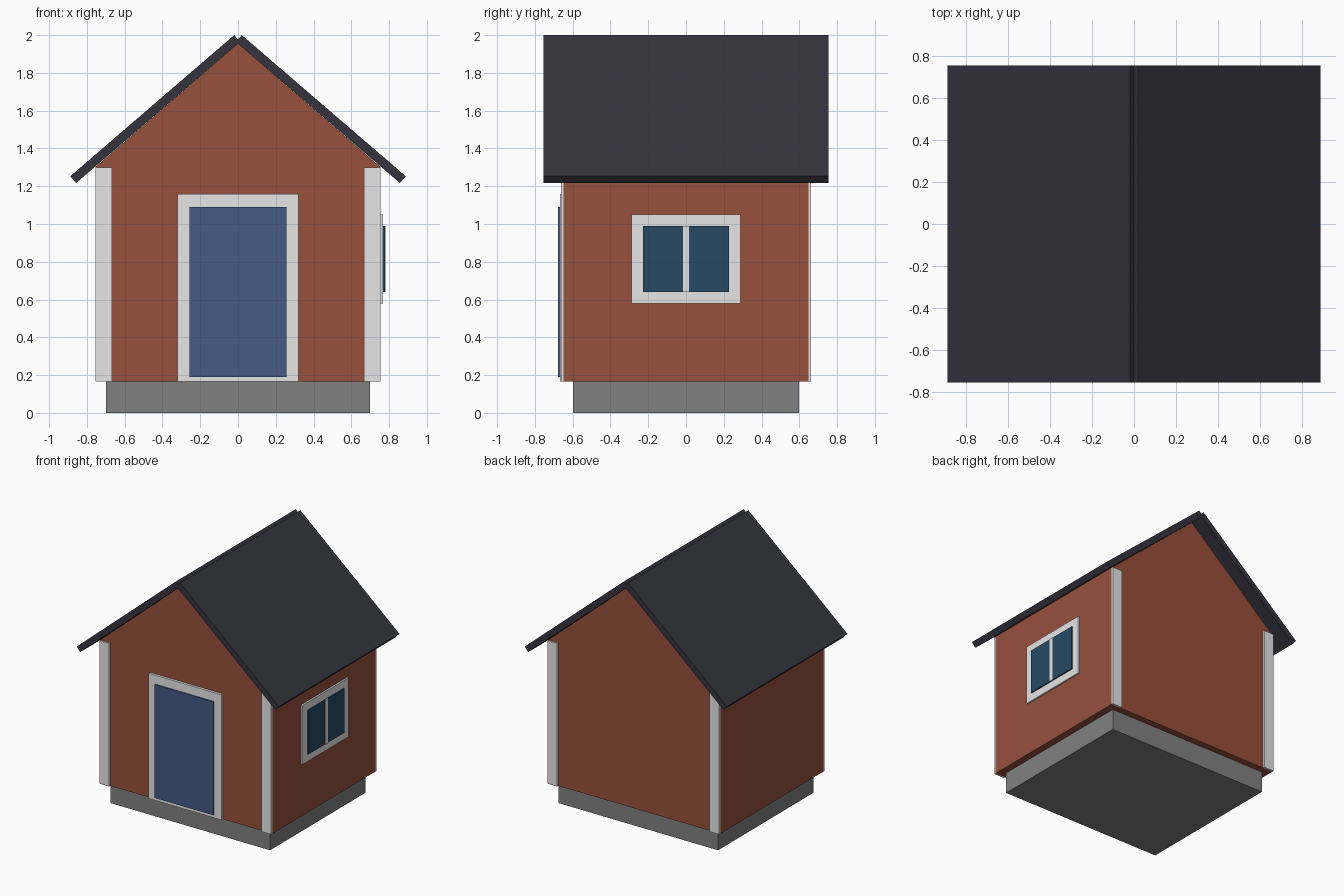
import bpy, bmesh
from mathutils import Vector

cube = bpy.data.objects.get("Cube")
if cube:
    bpy.data.objects.remove(cube)


def material(name, rgb):
    mat = bpy.data.materials.new(name)
    mat.use_nodes = True
    mat.diffuse_color = (*rgb, 1)
    shader = next(n for n in mat.node_tree.nodes if n.type == 'BSDF_PRINCIPLED')
    shader.inputs["Base Color"].default_value = (*rgb, 1)
    return mat


RED = material("wall_red", (0.31, 0.08, 0.046))
WHITE = material("trim_white", (0.79, 0.79, 0.79))
GREY = material("foundation_grey", (0.22, 0.22, 0.22))
SLATE = material("roof_slate", (0.035, 0.034, 0.048))
BLUE = material("door_blue", (0.06, 0.10, 0.24))
GLASS = material("window_glass", (0.02, 0.068, 0.13))


def prism(name, profile, y0, y1, mat):
    """Extrude an x-z profile along y."""
    bm = bmesh.new()
    face = bm.faces.new([bm.verts.new((x, y0, z)) for x, z in profile])
    ext = bmesh.ops.extrude_face_region(bm, geom=[face])
    verts = [v for v in ext["geom"] if isinstance(v, bmesh.types.BMVert)]
    bmesh.ops.translate(bm, verts=verts, vec=Vector((0, y1 - y0, 0)))
    bmesh.ops.recalc_face_normals(bm, faces=bm.faces)
    mesh = bpy.data.meshes.new(name)
    bm.to_mesh(mesh)
    bm.free()
    mesh.materials.append(mat)
    obj = bpy.data.objects.new(name, mesh)
    bpy.context.collection.objects.link(obj)
    return obj


def box(name, x, y, z, mat):
    """Box from (min, max) pairs."""
    corners = [(x[0], z[0]), (x[1], z[0]), (x[1], z[1]), (x[0], z[1])]
    return prism(name, corners, y[0], y[1], mat)


HALF_X, HALF_Y, FLOOR, EAVES, PEAK = 0.755, 0.648, 0.165, 1.302, 1.955

# Foundation and gabled body
box("foundation", (-0.70, 0.70), (-0.597, 0.597), (0, FLOOR), GREY)
prism("walls", [(-HALF_X, FLOOR), (HALF_X, FLOOR), (HALF_X, EAVES),
                (0, PEAK), (-HALF_X, EAVES)], -HALF_Y, HALF_Y, RED)

# Roof slabs, crossing slightly at the ridge
for side, s in (("left", 1), ("right", -1)):
    slab = [(0.02, 2.0), (0.888, 1.253), (0.857, 1.217), (-0.011, 1.964)]
    prism("roof_" + side, [(s * x, z) for x, z in slab], -0.755, 0.755, SLATE)

# Corner boards on both gable ends
for side, s in (("left", 1), ("right", -1)):
    for end, e in (("front", -1), ("back", 1)):
        box(f"corner_board_{end}_{side}", sorted((s * 0.668, s * HALF_X)),
            sorted((e * HALF_Y, e * 0.662)), (FLOOR, 1.30), WHITE)

# Front door
box("door_frame", (-0.32, 0.32), (-0.667, -HALF_Y), (FLOOR, 1.16), WHITE)
box("door", (-0.258, 0.258), (-0.677, -0.667), (0.19, 1.09), BLUE)

# Window in the left wall
box("window_frame", (HALF_X, 0.768), (-0.288, 0.288), (0.58, 1.05), WHITE)
box("window_pane", (0.768, 0.777), (-0.228, 0.228), (0.64, 0.99), GLASS)
box("window_mullion", (0.768, 0.78), (-0.016, 0.016), (0.64, 0.99), WHITE)
